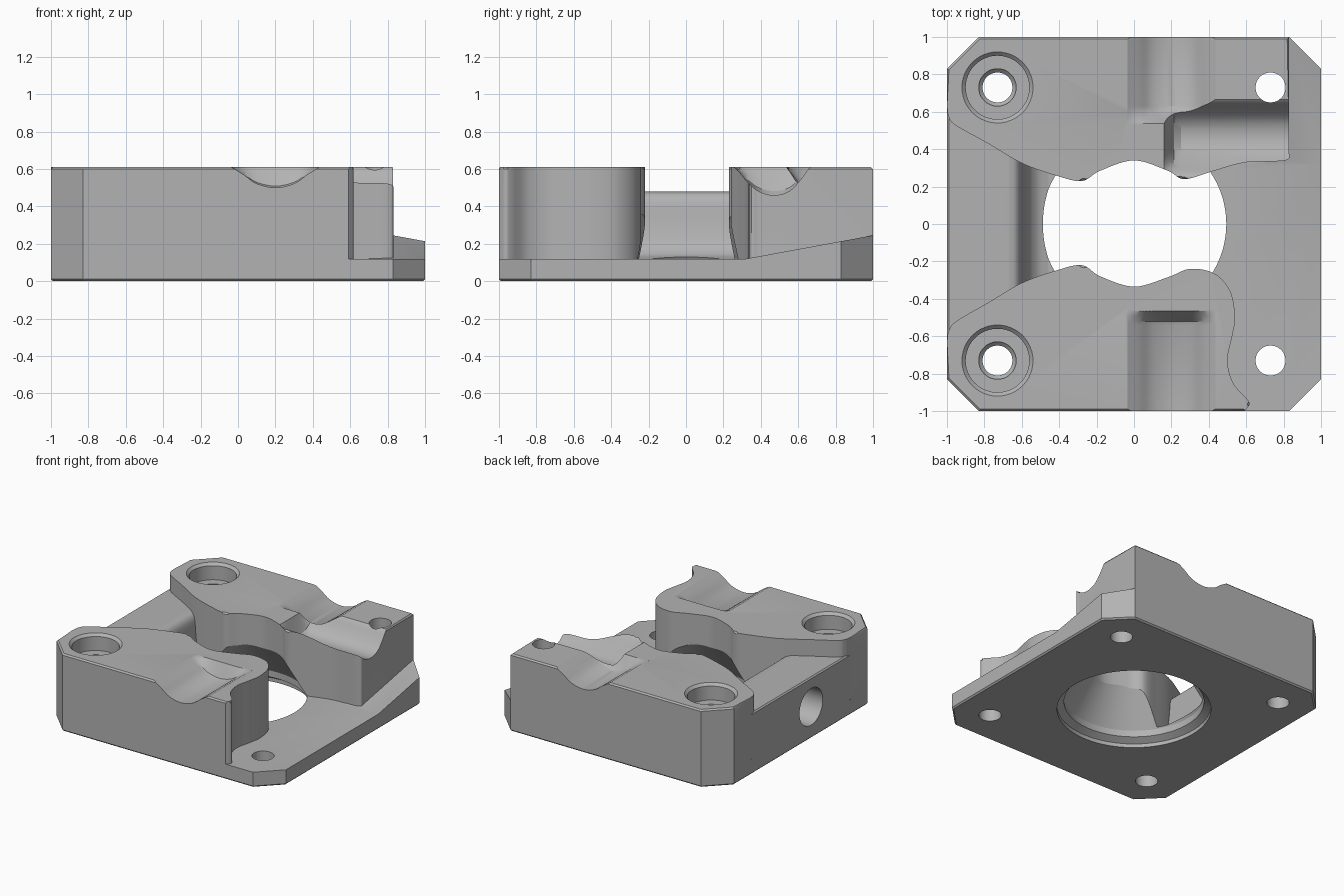
import bpy, bmesh, math
from mathutils import Vector

if "Cube" in bpy.data.objects:
    bpy.data.objects.remove(bpy.data.objects["Cube"], do_unlink=True)

TOP, FLOOR = 0.61, 0.12

grey = bpy.data.materials.new("plain grey")
grey.use_nodes = True
colour = (0.45, 0.45, 0.45, 1)
grey.diffuse_color = colour
grey.node_tree.nodes["Principled BSDF"].inputs["Base Color"].default_value = colour


def make_object(name, bm):
    bmesh.ops.recalc_face_normals(bm, faces=bm.faces)
    mesh = bpy.data.meshes.new(name)
    bm.to_mesh(mesh)
    bm.free()
    mesh.materials.append(grey)
    obj = bpy.data.objects.new(name, mesh)
    bpy.context.collection.objects.link(obj)
    return obj


def smooth_path(points, steps=7):
    """Rounded path through a few points."""
    p = [Vector(q) for q in points]
    p = [p[0] * 2 - p[1]] + p + [p[-1] * 2 - p[-2]]
    path = []
    for a, b, c, d in zip(p, p[1:], p[2:], p[3:]):
        for i in range(steps):
            t = i / steps
            path.append(0.5 * (2 * b + (c - a) * t + (2 * a - 5 * b + 4 * c - d) * t ** 2
                               + (3 * b - a - 3 * c + d) * t ** 3))
    return path + [p[-2]]


def loft(name, sections, bevel_z=None):
    """Solid through matching rings of 3D points, optionally bevelled at one level."""
    bm = bmesh.new()
    rings = [[bm.verts.new(v) for v in ring] for ring in sections]
    n = len(rings[0])
    for low, high in zip(rings, rings[1:]):
        for i in range(n):
            j = (i + 1) % n
            bm.faces.new((low[i], low[j], high[j], high[i]))
    bm.faces.new(rings[0][::-1])
    bm.faces.new(rings[-1])
    if bevel_z is not None:
        rim = [e for e in bm.edges if all(abs(v.co.z - bevel_z) < 1e-5 for v in e.verts)]
        bmesh.ops.bevel(bm, geom=rim, offset=0.011, segments=1, affect='EDGES')
    return make_object(name, bm)


def extrude(name, outline, z0, z1, bevel_z=None):
    return loft(name, [[(x, y, z) for x, y in outline] for z in (z0, z1)], bevel_z)


def turned(name, profile, x=0, y=0, segments=64):
    """Round solid from (radius, z) steps."""
    angles = [2 * math.pi * i / segments for i in range(segments)]
    return loft(name, [[(x + r * math.cos(a), y + r * math.sin(a), z) for a in angles]
                       for r, z in profile])


def groove(name, half_profile, stations, along_y, centre):
    """Trough cutter; each station is (position, depth factor)."""
    sections = []
    for pos, depth in stations:
        ring = [(u, TOP - d * depth) for u, d in half_profile]
        ring = [(ring[0][0], 0.8)] + ring + [(ring[-1][0], 0.8)]
        sections.append([(centre + u, pos, z) if along_y else (pos, centre + u, z)
                         for u, z in ring])
    return loft(name, sections)


def combine(body, tool, operation):
    mod = body.modifiers.new(operation, 'BOOLEAN')
    mod.operation, mod.object, mod.solver = operation, tool, 'EXACT'
    bpy.context.view_layer.objects.active = body
    bpy.ops.object.modifier_apply(modifier=mod.name)
    bpy.data.objects.remove(tool, do_unlink=True)


# Base plate with clipped corners
octagon = [(-0.83, -1), (0.83, -1), (1, -0.83), (1, 0.83),
           (0.83, 1), (-0.83, 1), (-1, 0.83), (-1, -0.83)]
body = extrude("mounting_block", octagon, 0, FLOOR, 0)

# Raised back and front blocks with wavy inner walls
back_wave = smooth_path([(0.83, 0.39), (0.81, 0.34), (0.6, 0.33), (0.43, 0.285), (0.27, 0.24),
                         (0.18, 0.285), (0, 0.34), (-0.18, 0.285), (-0.28, 0.23), (-0.42, 0.26),
                         (-0.6, 0.325), (-0.78, 0.43), (-0.95, 0.525), (-0.99, 0.57), (-1, 0.63)])
back_block = extrude("back_block", back_wave + [Vector(p) for p in ((-1, 0.83), (-0.83, 1), (0.83, 1))],
                     0.06, TOP, TOP)
front_wave = smooth_path([(0.59, -1), (0.617, -0.965), (0.6, -0.93), (0.53, -0.85), (0.5, -0.73),
                          (0.525, -0.6), (0.54, -0.5), (0.515, -0.36), (0.43, -0.265),
                          (0.3, -0.24), (0.18, -0.285), (0, -0.335), (-0.18, -0.28),
                          (-0.28, -0.22), (-0.42, -0.25), (-0.6, -0.315), (-0.78, -0.42),
                          (-0.95, -0.52), (-0.99, -0.57), (-1, -0.63)])
front_block = extrude("front_block", front_wave + [Vector(p) for p in ((-1, -0.83), (-0.83, -1))],
                      0.06, TOP, TOP)

# Side bar joining the blocks, with a hollow inner wall
bar_profile = [(-1, 0.06), (-1, 0.47), (-0.99, 0.48)] + smooth_path(
    [(-0.67, 0.48), (-0.63, 0.465), (-0.605, 0.42), (-0.59, 0.3), (-0.565, 0.2),
     (-0.52, 0.145), (-0.46, FLOOR)], 4) + [(-0.46, 0.06)]
side_bar = loft("side_bar", [[(x, y, z) for x, z in bar_profile] for y in (-0.61, 0.61)])

# Sloping ramp along the right edge of the plate
ramp_outline = [(0.7, 0.32), (1, 0.32), (1, 0.83), (0.83, 1), (0.7, 1)]
ramp = loft("ramp", [[(x, y, 0.06) for x, y in ramp_outline],
                     [(x, y, FLOOR + 0.184 * (y - 0.32)) for x, y in ramp_outline]])

for part in (back_block, front_block, side_bar, ramp):
    combine(body, part, 'UNION')

# Central opening: lower recess, bore and cone
cutters = [turned("opening", [(0.55, -0.1), (0.55, 0.03), (0.5, 0.06), (0.5, 0.11), (0.3, 0.42)],
                  segments=96)]

# Screw holes: countersunk on one side, plain on the other
for y in (-0.73, 0.73):
    cutters.append(turned("screw_hole", [(0.08, -0.1), (0.08, 0.44), (0.1, 0.46), (0.1, 0.48),
                                         (0.17, 0.48), (0.17, 0.59), (0.195, 0.615), (0.195, 0.8)],
                          -0.73, y, 48))
    cutters.append(turned("plain_hole", [(0.08, -0.1), (0.08, 0.8)], 0.73, y, 48))

# Blind round socket in the outer wall of the bar
ring = [2 * math.pi * i / 48 for i in range(48)]
cutters.append(loft("socket", [[(x, -0.13 + 0.145 * math.cos(a), 0.25 + 0.145 * math.sin(a))
                                for a in ring] for x in (-1.2, -0.7)]))

# Wire grooves across the tops of the blocks
shallow = smooth_path([(-0.25, -0.01), (-0.225, 0.006), (-0.17, 0.04), (-0.1, 0.088), (0, 0.11),
                       (0.1, 0.088), (0.17, 0.04), (0.225, 0.006), (0.25, -0.01)], 4)
deep = smooth_path([(-0.24, -0.01), (-0.2, 0.01), (-0.14, 0.08), (-0.08, 0.13), (0, 0.15),
                    (0.08, 0.13), (0.14, 0.07), (0.18, 0.015), (0.21, -0.01)], 4)
cutters.append(groove("front_groove", shallow,
                      [(-1.1, 1), (-0.54, 1), (-0.52, 0.92), (-0.49, 0.4), (-0.46, -0.1)], True, 0.2))
cutters.append(groove("back_groove", shallow,
                      [(1.1, 1), (0.63, 1), (0.6, 0.85), (0.56, 0.3), (0.53, -0.1)], True, 0.2))
cutters.append(groove("cross_groove", deep,
                      [(1.1, 1), (0.25, 1), (0.215, 0.85), (0.18, 0.35), (0.155, -0.1)], False, 0.47))

for cutter in cutters:
    combine(body, cutter, 'DIFFERENCE')

# Smooth curved walls, crisp edges
bpy.ops.object.select_all(action='DESELECT')
body.select_set(True)
bpy.context.view_layer.objects.active = body
bpy.ops.object.shade_smooth_by_angle(angle=math.radians(28))
